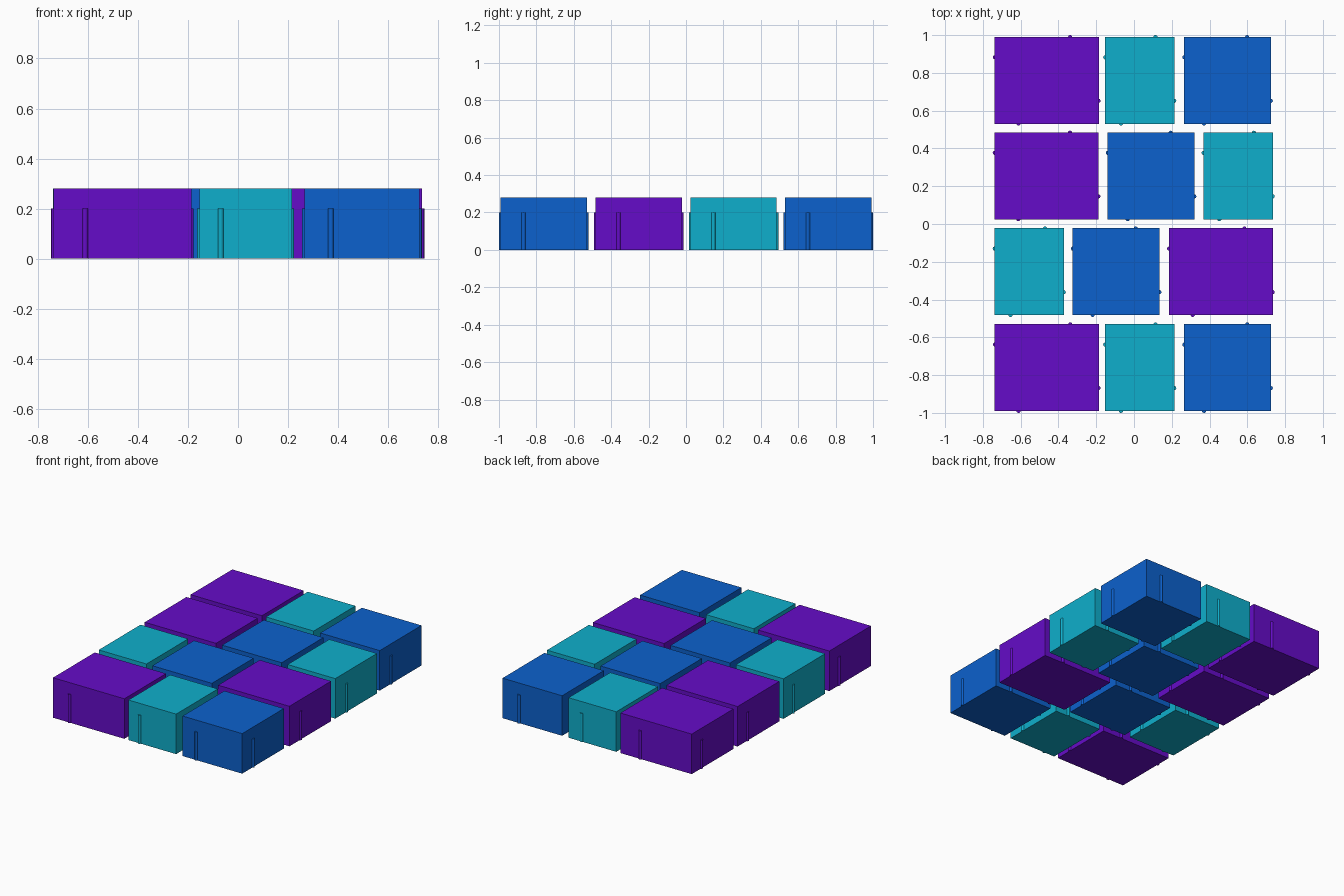
import bpy, bmesh, math
from mathutils import Matrix, Vector

if "Cube" in bpy.data.objects:
    bpy.data.objects.remove(bpy.data.objects["Cube"])

H, RIB_H = 0.28, 0.2      # stone and spacer rib heights
D = 0.461                 # stone depth
R, INSET = 0.011, 0.002   # rib radius, how far its axis sits inside the wall


def material(name, rgb):
    m = bpy.data.materials.new(name)
    lin = [((c / 255 + 0.055) / 1.055) ** 2.4 for c in rgb]
    m.diffuse_color = (*lin, 1)
    m.use_nodes = True
    m.node_tree.nodes["Principled BSDF"].inputs["Base Color"].default_value = m.diffuse_color
    return m


KINDS = {
    "large": (0.552, material("purple", (101, 12, 200))),
    "medium": (0.461, material("blue", (12, 97, 205))),
    "small": (0.369, material("teal", (15, 175, 204))),
}


def add_rib(bm, pos, angle):
    # vertical half-round spacer, bulging outward from the wall
    n = 8
    a0 = math.asin(INSET / R)
    ring = []
    for i in range(n + 1):
        a = angle - math.pi / 2 + a0 + (math.pi - 2 * a0) * i / n
        ring.append((pos + R * Vector((math.cos(a), math.sin(a)))))
    low = [bm.verts.new((p.x, p.y, 0)) for p in ring]
    top = [bm.verts.new((p.x, p.y, RIB_H)) for p in ring]
    bm.faces.new(low[::-1])
    bm.faces.new(top)
    for i in range(n):
        bm.faces.new((low[i], low[i + 1], top[i + 1], top[i]))


def stone_mesh(name, w, mat):
    bm = bmesh.new()
    bmesh.ops.create_cube(bm, size=1, matrix=Matrix.Translation((0, 0, H / 2))
                          @ Matrix.Diagonal((w, D, H, 1)))
    x, y = w / 2 - INSET, D / 2 - INSET
    # one rib per side: front, back, right, left
    add_rib(bm, Vector(((0.23 - 0.5) * w, -y)), -math.pi / 2)
    add_rib(bm, Vector(((0.725 - 0.5) * w, y)), math.pi / 2)
    add_rib(bm, Vector((x, (0.265 - 0.5) * D)), 0)
    add_rib(bm, Vector((-x, (0.765 - 0.5) * D)), math.pi)
    me = bpy.data.meshes.new(name)
    bm.to_mesh(me)
    bm.free()
    me.materials.append(mat)
    return me


MESHES = {k: stone_mesh(k + "_stone", w, m) for k, (w, m) in KINDS.items()}

# rows from back to front: centre y, then (kind, left edge x)
outer = [("large", -0.738), ("small", -0.154), ("medium", 0.265)]
ROWS = [
    (0.7605, outer),
    (0.2545, [("large", -0.739), ("medium", -0.140), ("small", 0.367)]),
    (-0.2525, [("small", -0.739), ("medium", -0.325), ("large", 0.184)]),
    (-0.7605, outer),
]
for r, (y, stones) in enumerate(ROWS, 1):
    for kind, x in stones:
        ob = bpy.data.objects.new(f"{kind}_paving_stone_row{r}", MESHES[kind])
        ob.location = (x + KINDS[kind][0] / 2, y, 0)
        bpy.context.collection.objects.link(ob)
